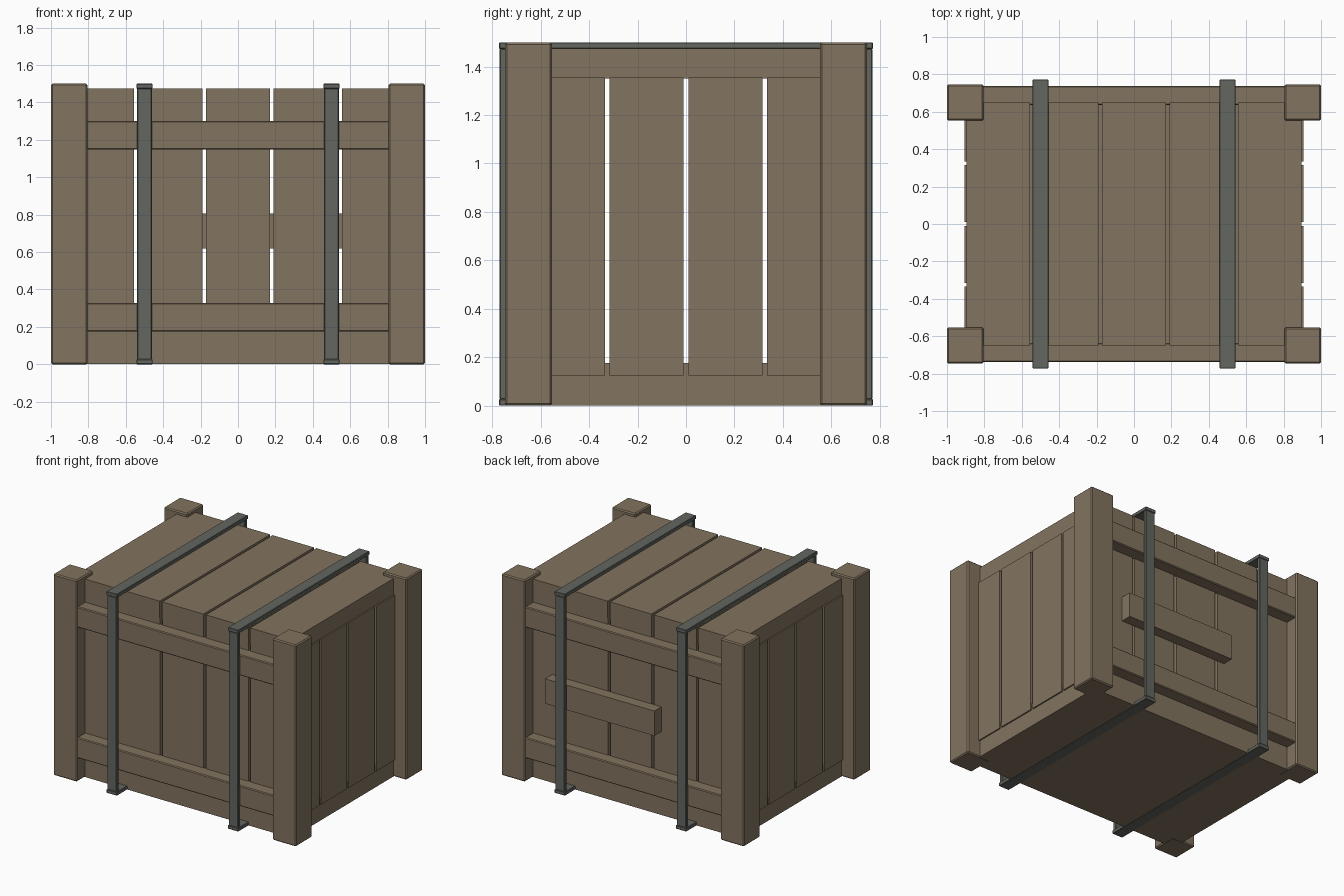
import bpy, bmesh

if "Cube" in bpy.data.objects:
    bpy.data.objects.remove(bpy.data.objects["Cube"])


def material(name, rgb):
    m = bpy.data.materials.new(name)
    m.diffuse_color = (*rgb, 1)
    m.use_nodes = True
    m.node_tree.nodes["Principled BSDF"].inputs["Base Color"].default_value = m.diffuse_color
    return m


WOOD = material("weathered_wood", (0.225, 0.173, 0.115))
IRON = material("dull_iron", (0.122, 0.132, 0.116))


def box(name, x, y, z, mat=WOOD, bevel=0.0):
    """Box from (min, max) ranges, optionally with small chamfered edges."""
    bm = bmesh.new()
    bmesh.ops.create_cube(bm, size=1)
    for v in bm.verts:
        v.co = [(r[0] + r[1]) / 2 + c * (r[1] - r[0]) for r, c in zip((x, y, z), v.co)]
    if bevel:
        bmesh.ops.bevel(bm, geom=bm.edges[:], offset=bevel, segments=1, affect='EDGES')
    me = bpy.data.meshes.new(name)
    bm.to_mesh(me)
    bm.free()
    me.materials.append(mat)
    ob = bpy.data.objects.new(name, me)
    bpy.context.collection.objects.link(ob)
    return ob


def span(s, a, b):
    """Range a..b mirrored to side s."""
    return tuple(sorted((s * a, s * b)))


LONG = [(-0.895, -0.555), (-0.54, -0.19), (-0.17, 0.17), (0.19, 0.54), (0.555, 0.895)]
SIDE = [(-0.62, -0.335), (-0.315, -0.01), (0.01, 0.315), (0.335, 0.62)]

# Floor slab and lid planks
box("floor", (-0.895, 0.895), (-0.65, 0.65), (0.001, 0.175))
for x in LONG:
    box("lid_plank", x, (-0.65, 0.65), (1.35, 1.475))

for s, label in ((-1, "front"), (1, "back")):
    # Wall planks and horizontal rails
    for x in LONG:
        box(label + "_plank", x, span(s, 0.61, 0.648), (0.17, 1.352))
    for z in ((0.175, 0.328), (1.148, 1.302)):
        box(label + "_rail", (-0.81, 0.81), span(s, 0.635, 0.738), z, bevel=0.006)
    # Corner posts
    for t in (-1, 1):
        box(label + "_post", span(t, 0.805, 1.0), span(s, 0.553, 0.747), (0, 1.5), bevel=0.008)

# End wall planks
for s, label in ((-1, "left"), (1, "right")):
    for y in SIDE:
        box(label + "_plank", span(s, 0.86, 0.905), y, (0.125, 1.355))

# Board across the back
box("back_board", (-0.25, 0.65), (0.645, 0.73), (0.62, 0.805))

# Iron straps running round the crate
for cx in (-0.5, 0.5):
    wide = (cx - 0.043, cx + 0.043)
    box("strap_top", wide, (-0.772, 0.772), (1.473, 1.5), IRON, 0.003)
    box("strap_bottom", wide, (-0.772, 0.772), (0, 0.027), IRON, 0.003)
    for s, label in ((-1, "front"), (1, "back")):
        box("strap_" + label, (cx - 0.039, cx + 0.039), span(s, 0.742, 0.77),
            (0.025, 1.475), IRON, 0.004)
